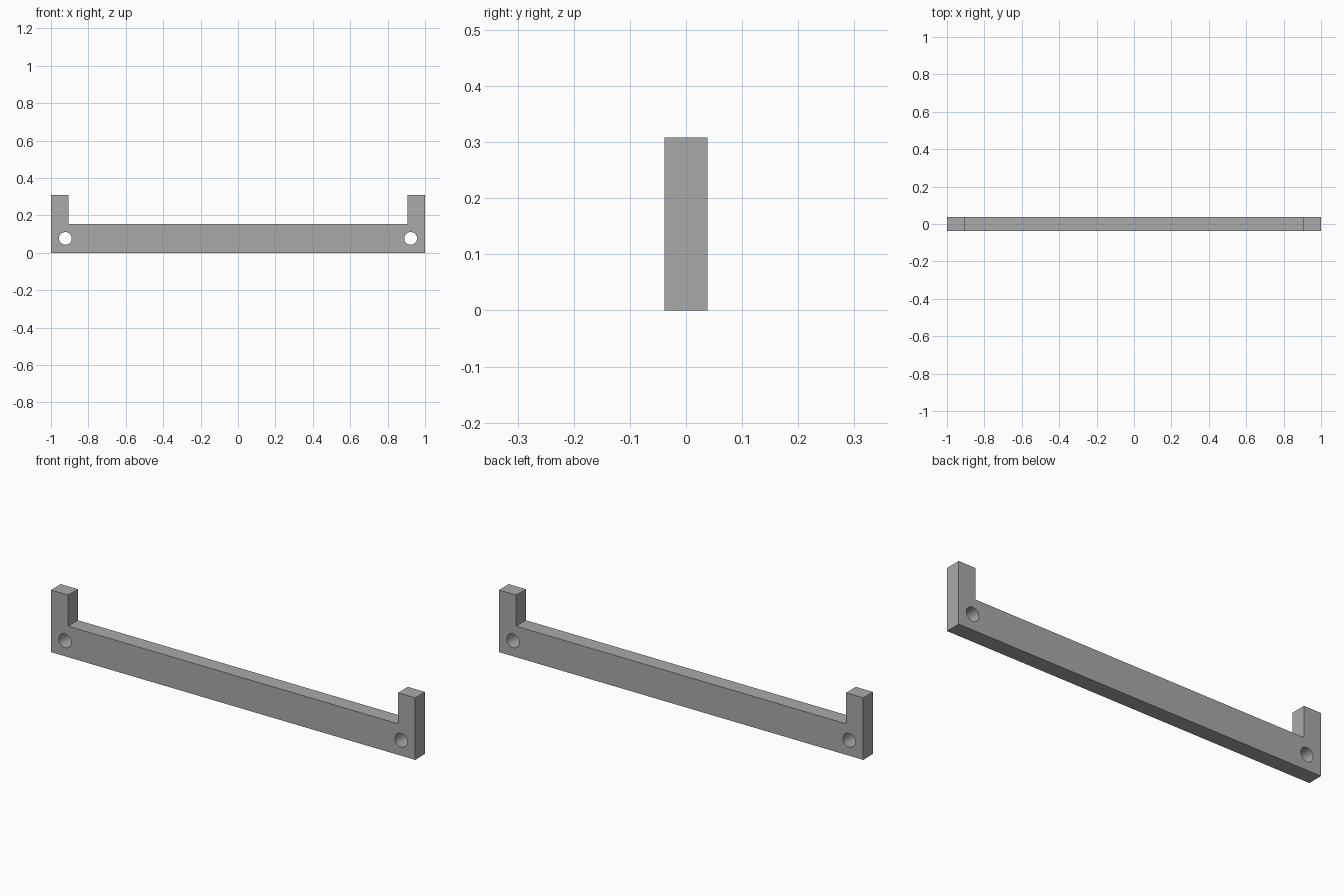
import bpy
import bmesh
from math import pi

cube = bpy.data.objects.get("Cube")
if cube:
    bpy.data.objects.remove(cube, do_unlink=True)

HALF_DEPTH = 0.0385
BAR_TOP, POST_TOP = 0.154, 0.308
POST_INNER = 0.906
HOLE_X, HOLE_Z, HOLE_R = 0.923, 0.077, 0.034

grey = bpy.data.materials.new("plain grey")
grey.use_nodes = True
colour = (0.4, 0.4, 0.4, 1)
grey.diffuse_color = colour
grey.node_tree.nodes["Principled BSDF"].inputs["Base Color"].default_value = colour

# Bar with an upright post at each end: one mirrored profile, extruded in depth
half = [(1, 0), (1, POST_TOP), (POST_INNER, POST_TOP), (POST_INNER, BAR_TOP)]
profile = half + [(-x, z) for x, z in reversed(half)]
bm = bmesh.new()
face = bm.faces.new([bm.verts.new((x, -HALF_DEPTH, z)) for x, z in profile])
extruded = bmesh.ops.extrude_face_region(bm, geom=[face], use_keep_orig=True)
moved = [v for v in extruded["geom"] if isinstance(v, bmesh.types.BMVert)]
bmesh.ops.translate(bm, verts=moved, vec=(0, 2 * HALF_DEPTH, 0))
bmesh.ops.recalc_face_normals(bm, faces=bm.faces)
mesh = bpy.data.meshes.new("bracket_bar")
bm.to_mesh(mesh)
bm.free()
mesh.materials.append(grey)
bar = bpy.data.objects.new("bracket_bar", mesh)
bpy.context.collection.objects.link(bar)

# Round through holes at both ends
for side in (-1, 1):
    bpy.ops.mesh.primitive_cylinder_add(
        vertices=48, radius=HOLE_R, depth=0.2,
        location=(side * HOLE_X, 0, HOLE_Z), rotation=(pi / 2, 0, 0))
    cutter = bpy.context.object
    cutter.name = "hole_cutter"
    cutter.hide_render = True
    cutter.data.materials.append(grey)
    cut = bar.modifiers.new("hole", "BOOLEAN")
    cut.operation = "DIFFERENCE"
    cut.solver = "EXACT"
    cut.object = cutter
    bpy.ops.object.select_all(action="DESELECT")
    bar.select_set(True)
    bpy.context.view_layer.objects.active = bar
    bpy.ops.object.modifier_apply(modifier=cut.name)
    bpy.data.objects.remove(cutter, do_unlink=True)

# Smooth hole walls, sharp outer edges
bpy.ops.object.shade_smooth_by_angle()
